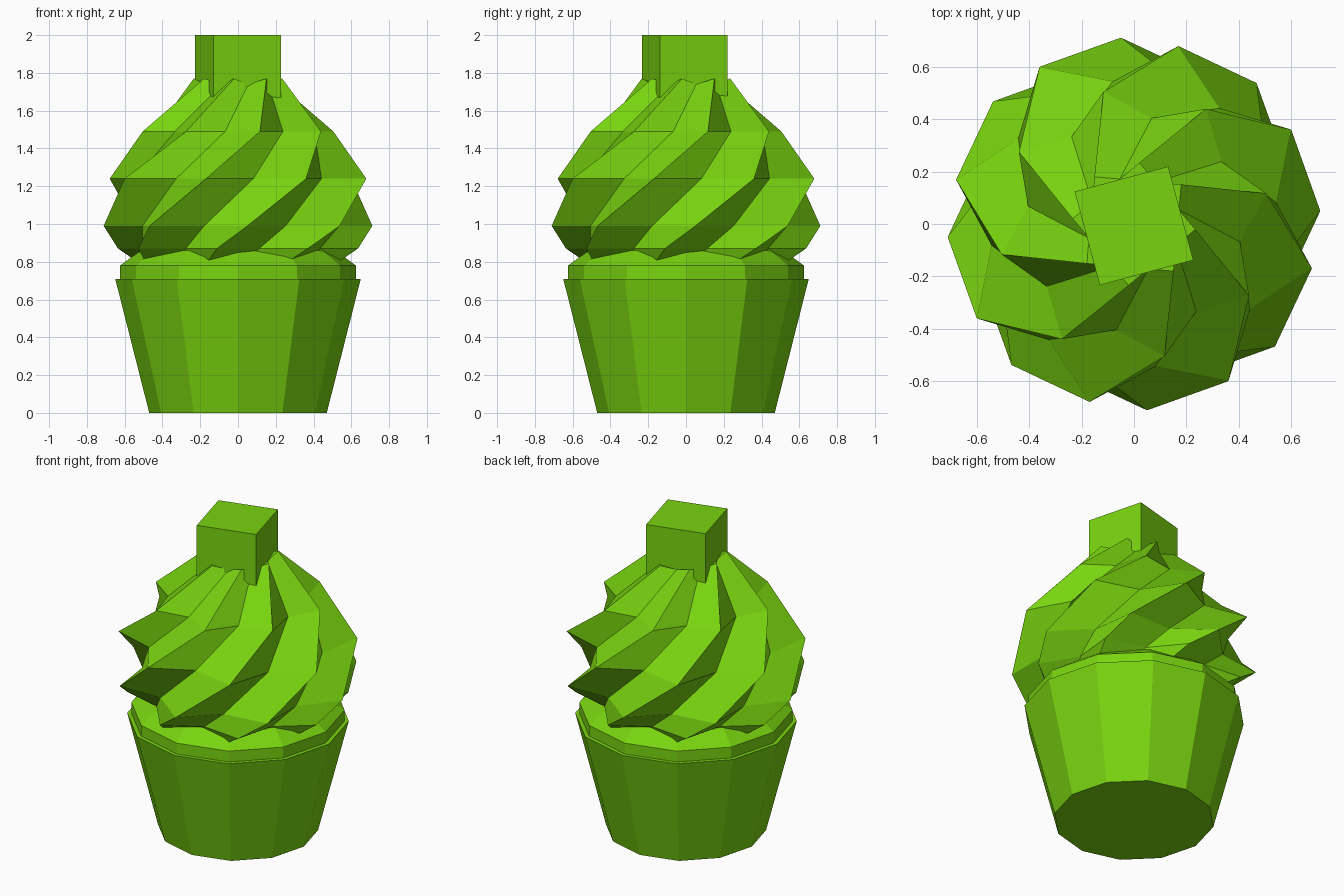
import bpy
import bmesh
from math import sin, cos, radians
from mathutils import Matrix

if "Cube" in bpy.data.objects:
    bpy.data.objects.remove(bpy.data.objects["Cube"], do_unlink=True)

# Single flat colour
GREEN = (0.19, 0.66, 0.005, 1)
green = bpy.data.materials.new("lime_green")
green.use_nodes = True
green.diffuse_color = GREEN
bsdf = next(n for n in green.node_tree.nodes if n.type == 'BSDF_PRINCIPLED')
bsdf.inputs["Base Color"].default_value = GREEN


def finish(name, bm):
    bmesh.ops.recalc_face_normals(bm, faces=bm.faces)
    mesh = bpy.data.meshes.new(name)
    bm.to_mesh(mesh)
    bm.free()
    mesh.materials.append(green)
    obj = bpy.data.objects.new(name, mesh)
    bpy.context.collection.objects.link(obj)
    return obj


def polar(radius, angle, z):
    return (radius * cos(radians(angle)), radius * sin(radians(angle)), z)


def loft(name, rings):
    """Skin closed rings from bottom to top and cap both ends."""
    bm = bmesh.new()
    loops = [[bm.verts.new(p) for p in ring] for ring in rings]
    count = len(loops[0])
    for low, high in zip(loops, loops[1:]):
        for i in range(count):
            j = (i + 1) % count
            bm.faces.new((low[i], low[j], high[j], high[i]))
    bm.faces.new(loops[0][::-1])
    bm.faces.new(loops[-1])
    return finish(name, bm)


def round_ring(radius, z, sides=12):
    return [polar(radius, 360 * i / sides, z) for i in range(sides)]


def star_ring(z, ridge, valley, turn, valley_drop=0, points=8):
    step = 360 / points
    ring = []
    for i in range(points):
        ring.append(polar(ridge, turn + i * step, z))
        ring.append(polar(valley, turn + (i + 0.5) * step, z - valley_drop))
    return ring


# Tapered paper cup
loft("cup", [round_ring(0.47, 0), round_ring(0.65, 0.71)])

# Sponge rising out of the cup
loft("cake", [round_ring(0.61, 0.66), round_ring(0.625, 0.71),
              round_ring(0.625, 0.78), round_ring(0.5, 0.87)])

# Twisted eight-ridged frosting
loft("frosting", [
    star_ring(0.75, 0.50, 0.42, -23),
    star_ring(0.87, 0.645, 0.515, -10),
    star_ring(0.99, 0.713, 0.565, 4),
    star_ring(1.24, 0.70, 0.55, 31),
    star_ring(1.49, 0.518, 0.41, 58),
    star_ring(1.77, 0.235, 0.18, 85, valley_drop=0.03),
])

# Square topper, turned slightly
bm = bmesh.new()
bmesh.ops.create_cube(bm, size=1, matrix=(
    Matrix.Translation((0, -0.007, 1.835))
    @ Matrix.Rotation(radians(15), 4, 'Z')
    @ Matrix.Diagonal((0.37, 0.37, 0.33, 1))))
finish("topper", bm)
